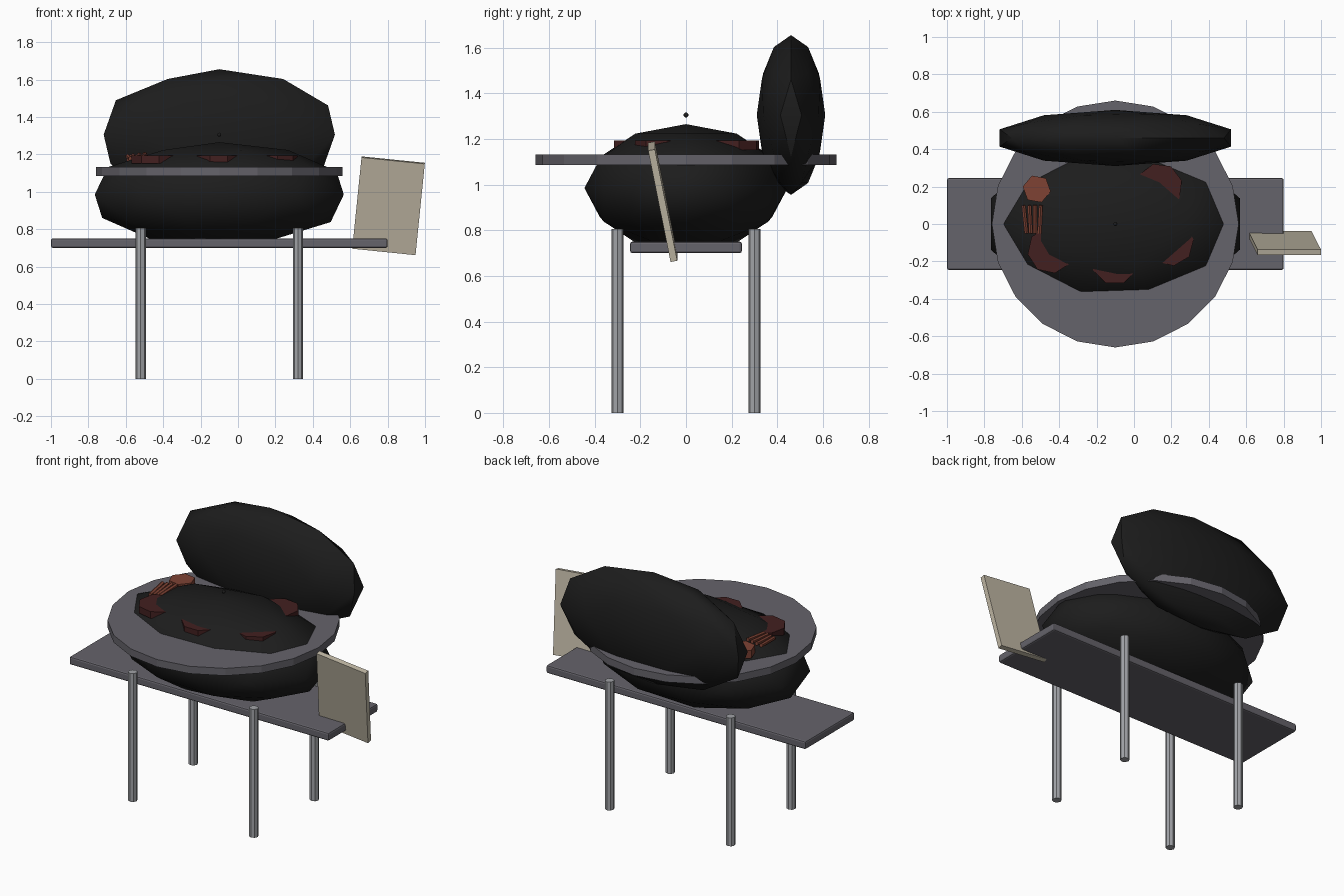
import bpy
from math import radians, pi

if "Cube" in bpy.data.objects:
    bpy.data.objects.remove(bpy.data.objects["Cube"])


def material(name, rgb):
    m = bpy.data.materials.new(name)
    m.diffuse_color = (*rgb, 1)
    m.use_nodes = True
    m.node_tree.nodes["Principled BSDF"].inputs["Base Color"].default_value = m.diffuse_color
    return m


BLACK = material("black enamel", (0.012, 0.012, 0.012))
GREY = material("dark grey", (0.13, 0.125, 0.145))
STEEL = material("steel", (0.36, 0.37, 0.39))
BOARD = material("pale wood", (0.52, 0.47, 0.37))
STEAK = material("dark red meat", (0.055, 0.014, 0.014))
SAUSAGE = material("browned meat", (0.21, 0.055, 0.034))


def finish(name, mat, scale=(1, 1, 1), smooth=None):
    ob = bpy.context.object
    ob.name = name
    ob.scale = scale
    bpy.ops.object.transform_apply(location=False, rotation=False, scale=True)
    ob.data.materials.append(mat)
    if smooth:
        bpy.ops.object.shade_smooth_by_angle(angle=radians(smooth))
    return ob


def ball(name, loc, scale, mat, sub=2):
    bpy.ops.mesh.primitive_ico_sphere_add(subdivisions=sub, radius=1, location=loc)
    return finish(name, mat, scale, 40)


def cylinder(name, loc, r, h, sides, mat, rot=(0, 0, 0), scale=(1, 1, 1)):
    bpy.ops.mesh.primitive_cylinder_add(vertices=sides, radius=r, depth=h,
                                        location=loc, rotation=rot)
    return finish(name, mat, scale)


def box(name, loc, size, mat, rot=(0, 0, 0)):
    bpy.ops.mesh.primitive_cube_add(size=1, location=loc, rotation=rot)
    return finish(name, mat, size)


CX = -0.1  # grill axis

# Bowl, raised lid and small knob
ball("bowl", (CX, 0, 0.985), (0.70, 0.445, 0.28), BLACK)
ball("lid", (CX, 0.46, 1.305), (0.65, 0.15, 0.35), BLACK)
ball("knob", (CX, 0, 1.305), (0.011, 0.011, 0.011), BLACK)

# Flat cooking rim
cylinder("rim", (CX, 0, 1.108), 0.66, 0.046, 20, GREY)

# Shelf with softened edges
shelf = box("shelf", (CX, 0, 0.725), (1.8, 0.49, 0.05), GREY)
bev = shelf.modifiers.new("edge", "BEVEL")
bev.width = 0.01
bev.segments = 2

# Four legs
for x in (-0.42, 0.42):
    for y in (-0.3, 0.3):
        cylinder("leg", (CX + x, y, 0.4025), 0.027, 0.805, 8, STEEL)

# Leaning board
box("board", (0.805, -0.102, 0.925), (0.34, 0.03, 0.50), BOARD,
    (radians(11.3), radians(5.8), 0))

# Steaks sunk into the top of the bowl
for x, y, turn in ((-0.445, -0.14, 10), (-0.103, -0.2, 22.5),
                   (0.195, -0.1, 8), (0.135, 0.2, 15)):
    cylinder("steak", (x, y, 1.172), 0.125, 0.042, 8, STEAK, (0, 0, radians(turn)))

# Patty and row of thin sausages
cylinder("patty", (-0.52, 0.187, 1.175), 0.076, 0.05, 6, SAUSAGE, (0, 0, radians(20)))
for i in range(4):
    cylinder("sausage", (-0.583 + 0.027 * i, 0.025, 1.183 + 0.004 * i), 0.012, 0.15, 6,
             SAUSAGE, (pi / 2 + radians(5), 0, radians(6 - 3 * i)))
